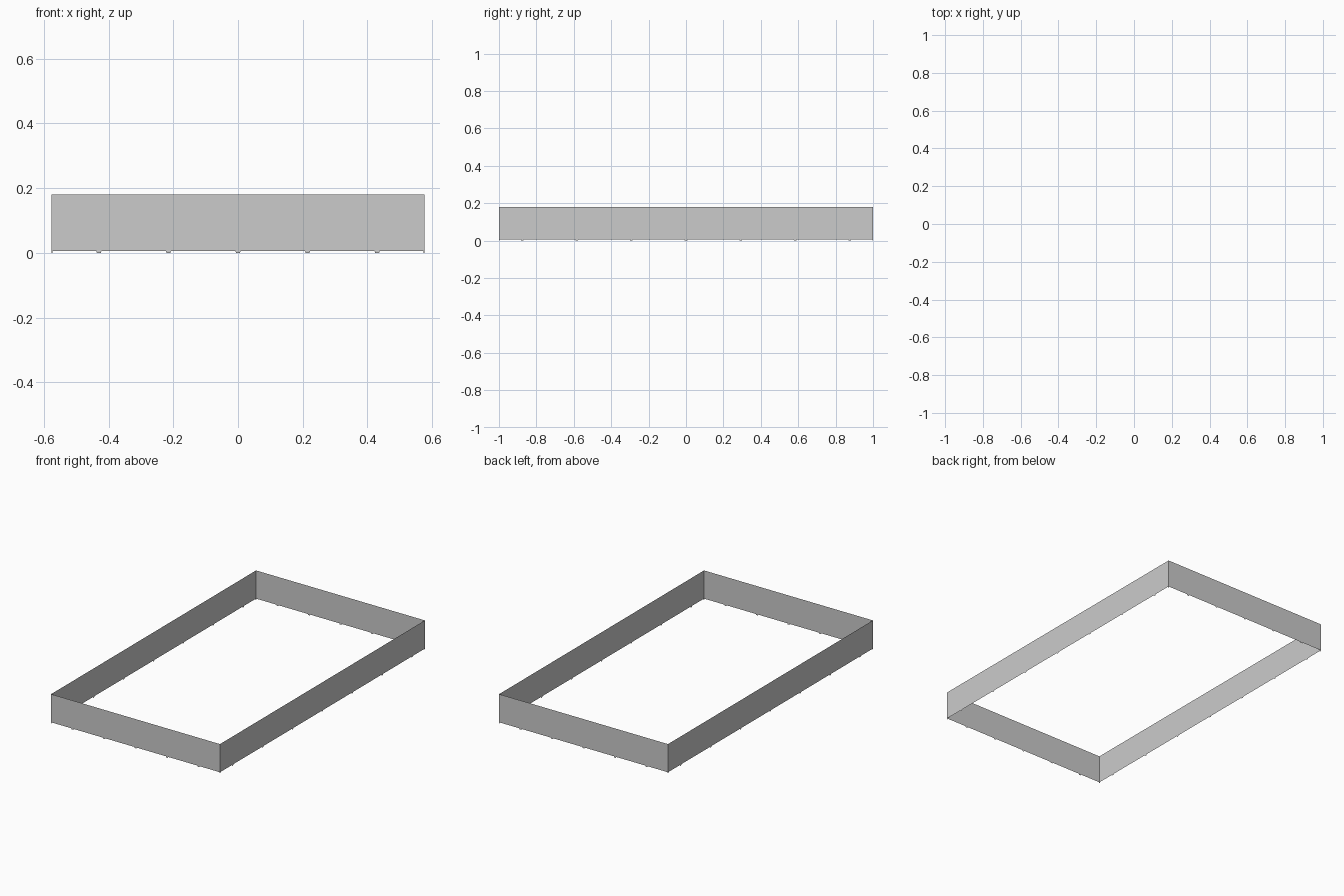
import bpy, bmesh
from mathutils import Vector

if "Cube" in bpy.data.objects:
    bpy.data.objects.remove(bpy.data.objects["Cube"])

HX, HY = 0.577, 1.0      # half sizes of the frame
Z0, Z1 = 0.006, 0.18     # lower and upper edge of the walls
TAB = 0.008              # half width of a foot tab


def sheet(name, quads):
    """One object made of thin single-sided quads."""
    bm = bmesh.new()
    for q in quads:
        bm.faces.new([bm.verts.new(p) for p in q])
    bmesh.ops.remove_doubles(bm, verts=bm.verts, dist=1e-5)
    mesh = bpy.data.meshes.new(name)
    bm.to_mesh(mesh)
    bm.free()
    obj = bpy.data.objects.new(name, mesh)
    bpy.context.collection.objects.link(obj)
    return obj


def strip(a, b, z0, z1, taper=0.0):
    """Upright quad from a to b, optionally narrower at the bottom."""
    a, b = Vector(a), Vector(b)
    d = (b - a).normalized() * taper
    lo_a, lo_b = a + d, b - d
    return [(lo_a.x, lo_a.y, z0), (lo_b.x, lo_b.y, z0), (b.x, b.y, z1), (a.x, a.y, z1)]


# Walls run counter-clockwise so faces point outward
corners = [(-HX, -HY), (HX, -HY), (HX, HY), (-HX, HY)]
names = ["front", "right", "back", "left"]
x_feet = [i * 0.215 for i in range(-2, 3)]
y_feet = [i * 0.2915 for i in range(-3, 4)]

for i, name in enumerate(names):
    a, b = Vector(corners[i]), Vector(corners[(i + 1) % 4])
    sheet(name + "_wall", [strip(a, b, Z0, Z1)])

    # Small foot tabs under the wall, plus a sliver at each corner
    mid, d = (a + b) / 2, (b - a).normalized()
    feet = x_feet if i % 2 == 0 else y_feet
    quads = [strip(mid + d * (t - TAB), mid + d * (t + TAB), 0, Z0, 0.002) for t in feet]
    quads += [strip(a, a + d * 0.004, 0, Z0), strip(b - d * 0.004, b, 0, Z0)]
    sheet(name + "_feet", quads)
